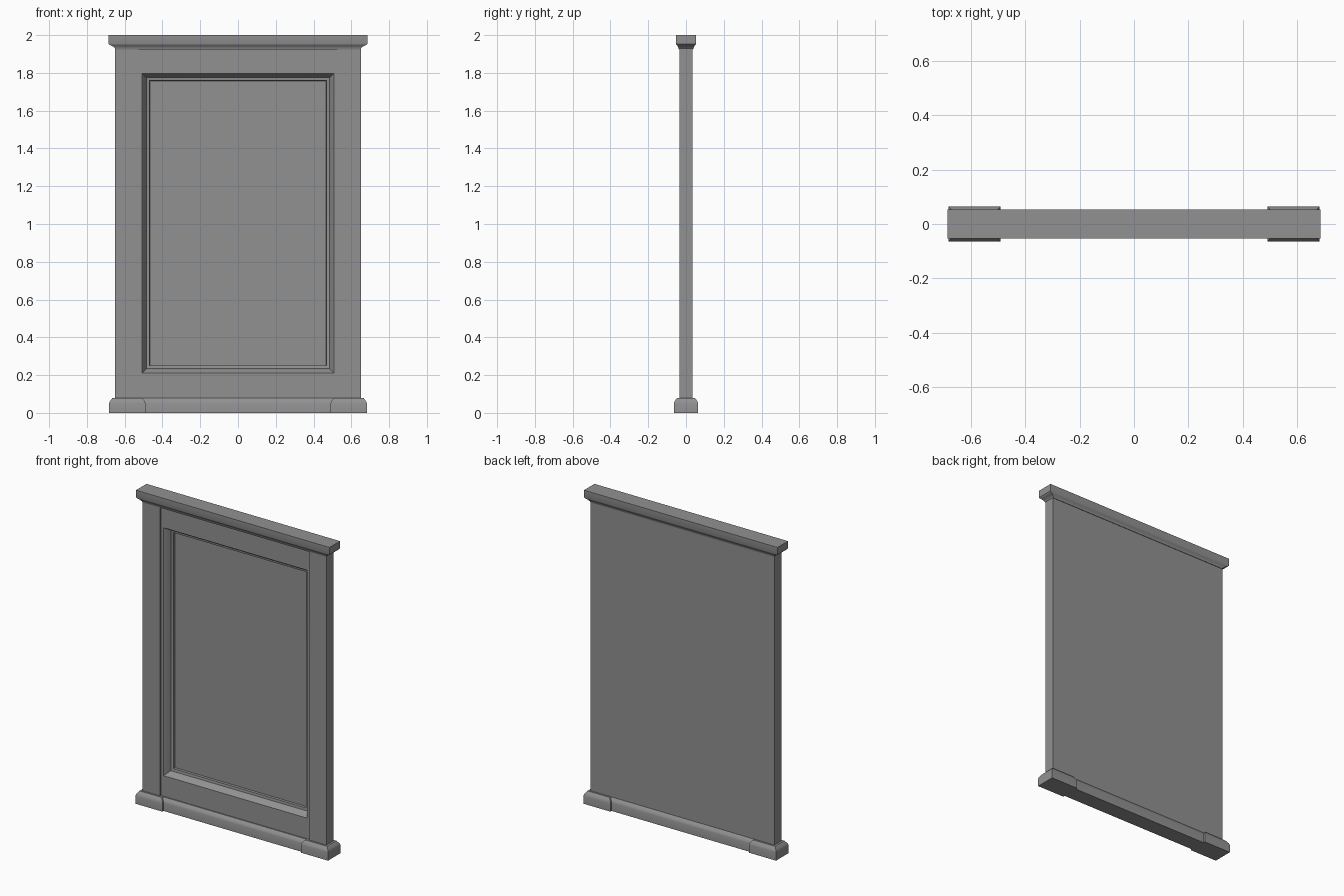
import bpy, bmesh

cube = bpy.data.objects.get("Cube")
if cube:
    bpy.data.objects.remove(cube)

COLOUR = (0.285, 0.285, 0.285, 1)
grey = bpy.data.materials.new("grey_paint")
grey.use_nodes = True
grey.diffuse_color = COLOUR
grey.node_tree.nodes["Principled BSDF"].inputs["Base Color"].default_value = COLOUR


def loft(name, rings):
    """Join four-cornered rings, each a list of points, into one capped solid."""
    bm = bmesh.new()
    loops = [[bm.verts.new(p) for p in ring] for ring in rings]
    for a, b in zip(loops, loops[1:]):
        for i in range(4):
            j = (i + 1) % 4
            bm.faces.new((a[i], a[j], b[j], b[i]))
    bm.faces.new(loops[0])
    bm.faces.new(loops[-1])
    bmesh.ops.recalc_face_normals(bm, faces=bm.faces)
    mesh = bpy.data.meshes.new(name)
    bm.to_mesh(mesh)
    bm.free()
    mesh.materials.append(grey)
    ob = bpy.data.objects.new(name, mesh)
    bpy.context.collection.objects.link(ob)
    bpy.ops.object.select_all(action="DESELECT")
    ob.select_set(True)
    bpy.context.view_layer.objects.active = ob
    bpy.ops.object.shade_smooth_by_angle(angle=0.6)


def level(cx, hx, hy, z):
    return [(cx + sx * hx, sy * hy, z) for sx, sy in ((-1, -1), (1, -1), (1, 1), (-1, 1))]


def upright(hx, z0, z1, y):
    return [(-hx, y, z0), (hx, y, z0), (hx, y, z1), (-hx, y, z1)]


# Side posts and their plinth blocks
plinth = ((0.096, 0.064, 0), (0.096, 0.064, 0.05), (0.093, 0.061, 0.06),
          (0.087, 0.055, 0.069), (0.078, 0.047, 0.08))
for side, label in ((1, "left"), (-1, "right")):
    loft(label + "_post", [level(side * 0.588, 0.062, 0.035, z) for z in (0.06, 1.94)])
    loft(label + "_plinth", [level(side * 0.586, *p) for p in plinth])

# Base rail between the plinths
base = ((0.052, 0), (0.052, 0.053), (0.049, 0.062), (0.043, 0.07), (0.035, 0.08))
loft("base_rail", [level(0, 0.51, y, z) for y, z in base])

# Framed panel: flat at the back, deep sloped moulding on the front
steps = ((0.02, -0.028), (0.023, -0.024), (0.041, 0.005), (0.043, 0.012),
         (0.058, 0.016), (0.06, 0.03))
rings = [upright(0.53, 0.06, 1.94, y) for y in (0.035, -0.028)]
rings += [upright(0.527 - d, 0.192 + d, 1.818 - d, y) for d, y in steps]
loft("framed_panel", rings)

# Top cap with its moulding
cap = ((0.648, 0.038, 1.925), (0.653, 0.04, 1.933), (0.661, 0.043, 1.94),
       (0.672, 0.047, 1.945), (0.682, 0.051, 1.95), (0.685, 0.053, 1.954), (0.685, 0.053, 2.0))
loft("top_cap", [level(0, *p) for p in cap])
